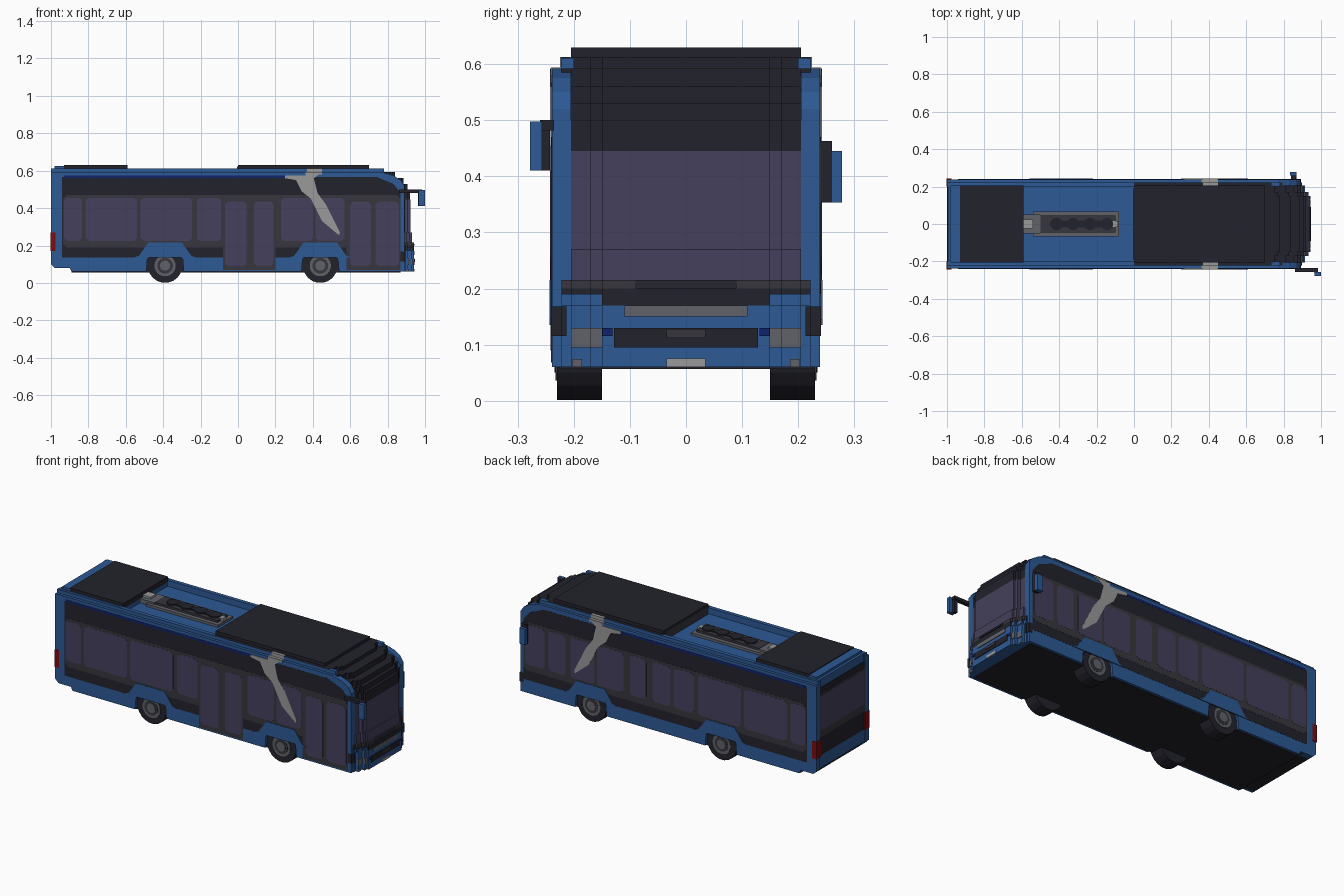
import bpy, bmesh, math
from mathutils import Matrix

old = bpy.data.objects.get("Cube")
if old:
    bpy.data.objects.remove(old)


def material(name, rgb):
    m = bpy.data.materials.new(name)
    m.use_nodes = True
    m.diffuse_color = (*rgb, 1)
    bsdf = next(n for n in m.node_tree.nodes if n.type == 'BSDF_PRINCIPLED')
    bsdf.inputs["Base Color"].default_value = (*rgb, 1)
    bsdf.inputs["Roughness"].default_value = 0.7
    return m


BLUE = material("body blue", (0.026, 0.1, 0.3))
BLACK = material("black trim", (0.016, 0.016, 0.025))
GLASS = material("purple glass", (0.058, 0.051, 0.107))
DARK = material("dark grey", (0.037, 0.037, 0.048))
GREY = material("mid grey", (0.117, 0.124, 0.144))
LIGHT = material("light grey", (0.32, 0.32, 0.32))
RED = material("tail red", (0.2, 0.004, 0.005))
NAVY = material("navy", (0.005, 0.017, 0.156))


def finish(name, bm, mat):
    bmesh.ops.recalc_face_normals(bm, faces=bm.faces)
    me = bpy.data.meshes.new(name)
    bm.to_mesh(me)
    bm.free()
    me.materials.append(mat)
    ob = bpy.data.objects.new(name, me)
    bpy.context.collection.objects.link(ob)
    return ob


def box(name, x, y, z, mat):
    bm = bmesh.new()
    size = Matrix.Diagonal((x[1] - x[0], y[1] - y[0], z[1] - z[0], 1))
    mid = Matrix.Translation((sum(x) / 2, sum(y) / 2, sum(z) / 2))
    bmesh.ops.create_cube(bm, size=1, matrix=mid @ size)
    return finish(name, bm, mat)


def prism(name, pts, y0, y1, mat):
    """Extrude an x-z outline along y."""
    bm = bmesh.new()
    f = bm.faces.new([bm.verts.new((x, y0, z)) for x, z in pts])
    ext = bmesh.ops.extrude_face_region(bm, geom=[f])
    bmesh.ops.translate(bm, vec=(0, y1 - y0, 0),
                        verts=[v for v in ext["geom"] if isinstance(v, bmesh.types.BMVert)])
    return finish(name, bm, mat)


def disc(name, c, r, y0, y1, mat, n=20):
    pts = [(c[0] + r * math.cos(2 * math.pi * (i + .5) / n),
            c[1] + r * math.sin(2 * math.pi * (i + .5) / n)) for i in range(n)]
    return prism(name, pts, y0, y1, mat)


def rect(x0, x1, z0, z1, c=0.0):
    if not c:
        return [(x0, z0), (x1, z0), (x1, z1), (x0, z1)]
    return [(x0 + c, z0), (x1 - c, z0), (x1, z0 + c), (x1, z1 - c),
            (x1 - c, z1), (x0 + c, z1), (x0, z1 - c), (x0, z0 + c)]


def paint(name, pts, mat, level, s):
    """Thin plate on a body side; higher levels lie over lower ones."""
    prism(name, pts, s * 0.237, s * (0.239 + 0.0008 * level), mat)


WHEELS = (-0.39, 0.44)
AXLE = 0.092

# Stepped front: each zone is a stack of boxes, narrower towards the nose
LAYERS = [(0, 0.15, 0), (0.15, 0.17, -0.012), (0.17, 0.205, -0.03), (0.205, 0.222, -0.045)]
ZONES = [("bumper", 0.06, 0.17, 0.94, BLUE, 0.5), ("cowl", 0.17, 0.2, 0.94, BLACK, 0.5),
         ("windshield_sill", 0.2, 0.215, 0.94, DARK, 0.5),
         ("windshield_lower", 0.215, 0.27, 0.93, GLASS, 0.5),
         ("windshield", 0.27, 0.445, 0.922, GLASS, 0.5),
         ("front_header", 0.445, 0.5, 0.92, BLACK, 0.5),
         ("front_brow", 0.5, 0.53, 0.905, BLACK, 0.5),
         ("front_cap_low", 0.53, 0.56, 0.885, BLACK, 0.5),
         ("front_cap_mid", 0.56, 0.592, 0.84, BLACK, 0.0),
         ("front_cap_high", 0.592, 0.612, 0.78, BLACK, 0.0)]
for name, z0, z1, front, mat, back in ZONES:
    for i, (_, yo, dx) in enumerate(LAYERS):
        box(f"{name}_{i}", (back, front + dx), (-yo, yo), (z0, z1), mat)

# Inner body, chassis and roof
box("inner_body", (-0.995, 0.55), (-0.222, 0.222), (0.1, 0.565), BLUE)
box("chassis", (-0.89, 0.87), (-0.225, 0.225), (0.057, 0.22), BLACK)
box("chassis_tail", (-0.98, -0.85), (-0.225, 0.225), (0.08, 0.12), BLACK)
box("roof_well_floor", (-0.6, 0.01), (-0.21, 0.21), (0.56, 0.576), BLUE)
box("rear_roof", (-0.995, -0.59), (-0.215, 0.215), (0.56, 0.612), BLUE)
box("rear_roof_edge", (-0.98, -0.93), (-0.205, 0.205), (0.6, 0.625), BLUE)
box("rear_roof_panel", (-0.93, -0.59), (-0.205, 0.205), (0.6, 0.63), BLACK)
box("front_roof_panel", (0, 0.7), (-0.205, 0.205), (0.6, 0.63), BLACK)
box("front_roof_wall", (-0.006, 0.01), (-0.19, 0.19), (0.57, 0.622), DARK)

# Roof cooling unit
box("cooler_base", (-0.54, -0.08), (-0.068, 0.068), (0.57, 0.59), GREY)
box("cooler_deck", (-0.5, -0.1), (-0.045, 0.045), (0.58, 0.602), DARK)
box("cooler_duct", (-0.6, -0.5), (-0.05, 0.05), (0.57, 0.6), GREY)
box("cooler_cap", (-0.6, -0.54), (-0.025, 0.025), (0.6, 0.612), LIGHT)
box("cooler_end", (-0.115, -0.085), (-0.015, 0.015), (0.58, 0.606), LIGHT)
for i in range(4):
    bm = bmesh.new()
    bmesh.ops.create_cone(bm, cap_ends=True, segments=12, radius1=0.034, radius2=0.034, depth=0.012,
                          matrix=Matrix.Translation((-0.415 + 0.09 * i, 0, 0.604)))
    finish(f"cooler_fan_{i}", bm, BLACK)
box("cooler_spine", (-0.44, -0.12), (-0.018, 0.018), (0.6, 0.608), BLACK)

# Side outline with wheel openings
outline = [(-1, 0.592), (-1, 0.1), (-0.98, 0.08), (-0.9, 0.08), (-0.89, 0.06)]
for c in WHEELS:
    for i in range(11):
        a = math.pi - math.pi * i / 10
        outline.append((c + 0.1 * math.cos(a), 0.06 if i in (0, 10) else AXLE + 0.1 * math.sin(a)))
outline += [(0.89, 0.06), (0.89, 0.52), (0.87, 0.55), (0.83, 0.575), (0.77, 0.592)]

WINDOWS = [(-0.93, -0.835), (-0.815, -0.54), (-0.52, -0.245), (-0.22, -0.09), (-0.07, 0.045),
           (0.085, 0.19), (0.23, 0.4), (0.415, 0.57), (0.6, 0.71), (0.735, 0.86)]
DOORS = {4, 5, 8, 9}

for s, side in ((-1, "right"), (1, "left")):
    prism(side + "_skin", outline, s * 0.205, s * 0.239, BLUE)
    box(side + "_roof_rail", (-1, 0.78), tuple(sorted((s * 0.2, s * 0.223))), (0.57, 0.611), BLUE)
    paint(side + "_black_field", [(-0.94, 0.135), (0.87, 0.135), (0.87, 0.48), (0.83, 0.53),
                                  (0.74, 0.567), (-0.94, 0.567)], BLACK, 1, s)
    paint(side + "_window_band", rect(-0.935, 0.87, 0.19, 0.47, 0.02), DARK, 2, s)
    paint(side + "_pinstripe", rect(-0.93, 0.27, 0.562, 0.575), NAVY, 2, s)
    if s < 0:
        for x0, x1 in ((-0.08, 0.2), (0.58, 0.87)):
            paint("door_panel", rect(x0, x1, 0.068, 0.22), DARK, 2, s)
    for i, (x0, x1) in enumerate(WINDOWS):
        door = s < 0 and i in DOORS
        paint(f"{side}_window_{i}", rect(x0, x1, 0.09 if door else 0.225, 0.435 if door else 0.455, 0.015),
              GLASS, 3, s)
    # Light flash sweeping down from the roof
    flash = [(0.37, 0.592), (0.36, 0.575), (0.25, 0.575), (0.25, 0.56), (0.31, 0.55), (0.34, 0.49),
             (0.39, 0.45), (0.45, 0.33), (0.54, 0.255), (0.545, 0.27), (0.47, 0.42),
             (0.425, 0.48), (0.405, 0.56), (0.45, 0.592)]
    paint(side + "_flash", flash, LIGHT, 4, s)
    box(side + "_flash_roof", (0.36, 0.45), tuple(sorted((s * 0.206, s * 0.2405))), (0.58, 0.594), LIGHT)
    box(side + "_flash_rail", (0.37, 0.45), tuple(sorted((s * 0.206, s * 0.2245))), (0.59, 0.613), LIGHT)
    # Blue wheel arches and wheels
    for c, w in zip(WHEELS, ("rear", "front")):
        arch = [(c - 0.17, 0.135), (c - 0.14, 0.145), (c - 0.09, 0.215), (c + 0.09, 0.215),
                (c + 0.14, 0.145), (c + 0.17, 0.135)]
        hole = [(c + 0.1 * math.cos(a), AXLE + 0.1 * math.sin(a))
                for a in [math.radians(d) for d in range(26, 155, 16)]]
        paint(f"{side}_{w}_arch", arch + hole[::-1], BLUE, 5, s)
        disc(f"{side}_{w}_tyre", (c, AXLE), 0.092, s * 0.15, s * 0.23, BLACK)
        disc(f"{side}_{w}_rim", (c, AXLE), 0.057, s * 0.2, s * 0.233, GREY)
        disc(f"{side}_{w}_rim_dish", (c, AXLE), 0.042, s * 0.2, s * 0.2345, DARK)
        disc(f"{side}_{w}_hub", (c, AXLE), 0.027, s * 0.2, s * 0.237, GREY)
    # Tail lamps wrap the rear corners
    box(side + "_tail_lamp", (-1.002, -0.975), tuple(sorted((s * 0.2, s * 0.242))), (0.17, 0.27), RED)


def nose(name, y0, y1, z0, z1, mat, top=0.94):
    """Thin plates following the stepped nose, on both halves."""
    for a, b, dx in LAYERS + [(0.222, 0.241, -0.05)]:
        lo, hi = max(a, y0), min(b, y1)
        for s in (-1, 1):
            if hi > lo:
                box(name, (top + dx - 0.02, top + dx + 0.004),
                    tuple(sorted((s * lo, s * hi))), (z0, z1), mat)


# Nose details
nose("upper_grille", 0, 0.11, 0.15, 0.17, GREY)
nose("cowl_corner", 0.15, 0.222, 0.17, 0.19, BLUE)
nose("lower_grille", 0, 0.128, 0.095, 0.13, BLACK)
nose("grille_badge_plate", 0, 0.035, 0.112, 0.128, DARK, 0.943)
nose("headlight", 0.15, 0.205, 0.095, 0.13, GREY)
nose("running_light", 0.131, 0.149, 0.115, 0.13, NAVY)
nose("corner_trim", 0.213, 0.241, 0.115, 0.168, BLACK)
nose("number_plate", 0, 0.035, 0.06, 0.075, LIGHT)
nose("fog_lamp", 0.185, 0.203, 0.06, 0.074, GREY)
prism("wiper_cowl", [(0.93, 0.2), (0.945, 0.2), (0.94, 0.215), (0.93, 0.215)], -0.09, 0.09, BLACK)

# Rear panels
for name, y, z0, z1, mat, d in (("rear_black_panel", 0.215, 0.175, 0.565, BLACK, 0),
                                ("rear_window_frame", 0.21, 0.28, 0.53, DARK, 0.001),
                                ("rear_window", 0.2, 0.32, 0.52, GLASS, 0.002)):
    box(name, (-0.998 - d, -0.99), (-y, y), (z0, z1), mat)

# Mirrors
box("right_mirror_arm", (0.86, 0.985), (-0.257, -0.235), (0.482, 0.5), BLACK)
box("right_mirror_hanger", (0.962, 0.982), (-0.26, -0.242), (0.41, 0.5), BLACK)
box("right_mirror", (0.965, 1.0), (-0.278, -0.257), (0.41, 0.498), BLUE)
box("left_mirror_arm", (0.84, 0.87), (0.235, 0.26), (0.353, 0.463), BLACK)
box("left_mirror", (0.833, 0.87), (0.258, 0.278), (0.353, 0.445), BLUE)
